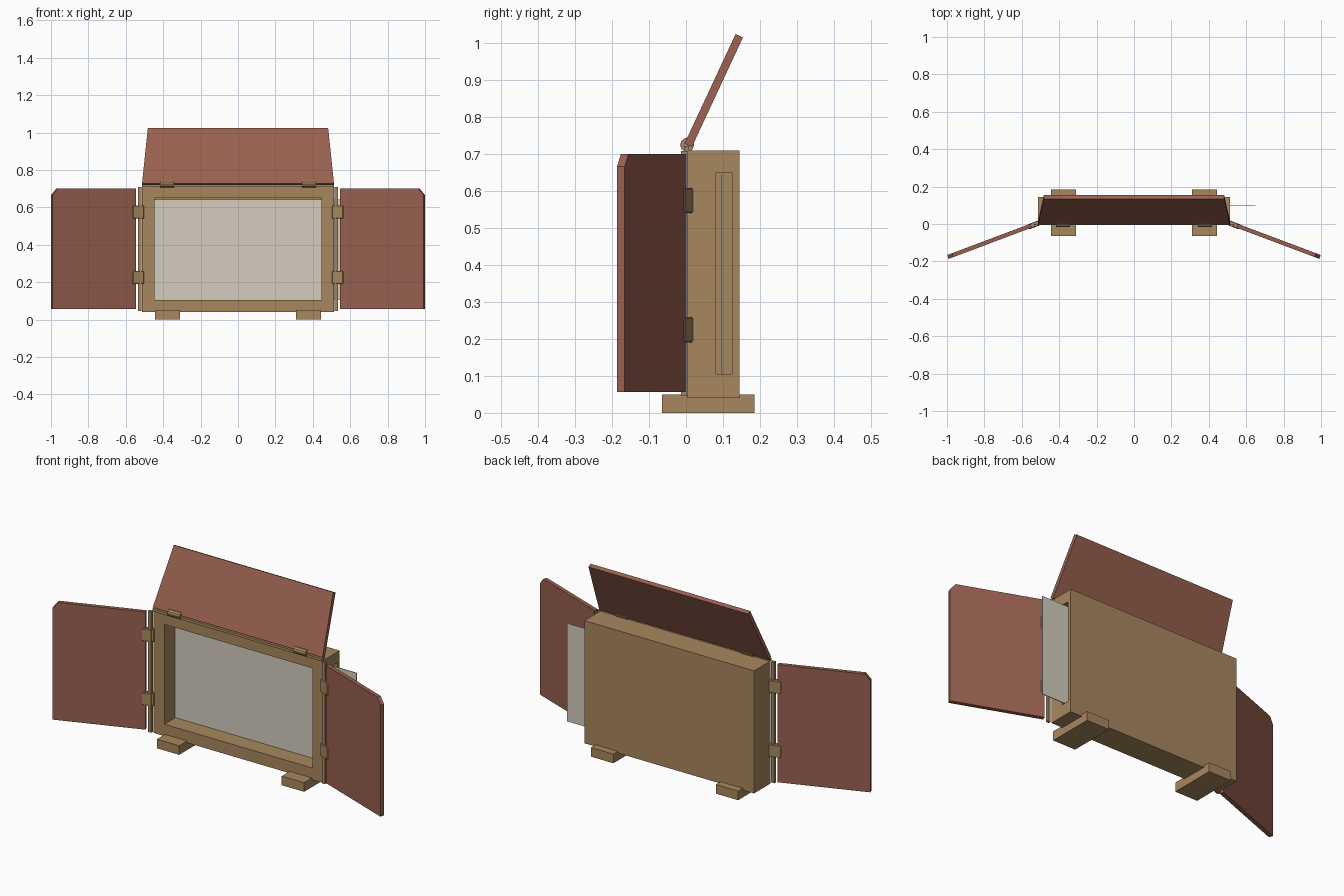
import bpy, bmesh, math
from mathutils import Matrix, Vector

if "Cube" in bpy.data.objects:
    bpy.data.objects.remove(bpy.data.objects["Cube"])


def material(name, rgb):
    m = bpy.data.materials.new(name)
    m.diffuse_color = (*rgb, 1)
    m.use_nodes = True
    m.node_tree.nodes["Principled BSDF"].inputs["Base Color"].default_value = m.diffuse_color
    return m


WOOD = material("tan wood", (0.392, 0.242, 0.114))
RED = material("red brown wood", (0.314, 0.117, 0.080))
CARD = material("pale card", (0.658, 0.610, 0.515))


def finish(name, bm, mat, matrix=None):
    bmesh.ops.recalc_face_normals(bm, faces=bm.faces)
    mesh = bpy.data.meshes.new(name)
    bm.to_mesh(mesh)
    bm.free()
    mesh.materials.append(mat)
    ob = bpy.data.objects.new(name, mesh)
    if matrix:
        ob.matrix_world = matrix
    bpy.context.collection.objects.link(ob)
    return ob


def box(name, lo, hi, mat, matrix=None, bevel=0):
    bm = bmesh.new()
    bmesh.ops.create_cube(bm, size=1)
    for v in bm.verts:
        v.co = Vector([(a + b) / 2 + c * (b - a) for a, b, c in zip(lo, hi, v.co)])
    if bevel:
        bmesh.ops.bevel(bm, geom=bm.edges[:], offset=bevel, segments=1, affect='EDGES')
    return finish(name, bm, mat, matrix)


def panel(name, outline, thickness, mat, matrix):
    """Flat board: outline in local x/z, thickness along local y."""
    bm = bmesh.new()
    face = bm.faces.new([bm.verts.new((x, -thickness / 2, z)) for x, z in outline])
    ext = bmesh.ops.extrude_face_region(bm, geom=[face])
    new = [g for g in ext["geom"] if isinstance(g, bmesh.types.BMVert)]
    bmesh.ops.translate(bm, verts=new, vec=(0, thickness, 0))
    return finish(name, bm, mat, matrix)


# Stage box with front opening and card slot in the right wall
body = box("stage_box", (-0.513, 0.003, 0.04), (0.513, 0.145, 0.71), WOOD)
cutters = [
    box("opening_cutter", (-0.447, -0.1, 0.105), (0.447, 0.125, 0.65), WOOD),
    box("slot_cutter", (0.40, 0.081, 0.105), (0.7, 0.125, 0.65), WOOD),
]
for c in cutters:
    c.hide_render = True
    mod = body.modifiers.new(c.name, 'BOOLEAN')
    mod.operation = 'DIFFERENCE'
    mod.solver = 'EXACT'
    mod.object = c
deps = bpy.context.evaluated_depsgraph_get()
cut_mesh = bpy.data.meshes.new_from_object(body.evaluated_get(deps))
body.modifiers.clear()
body.data = cut_mesh
for c in cutters:
    bpy.data.objects.remove(c)

# Picture card, partly pulled out to the right
box("picture_card", (-0.447, 0.096, 0.106), (0.65, 0.100, 0.642), CARD)

# Lid, tapering towards its free edge
tilt = Matrix.Translation((0, 0.006, 0.724)) @ Matrix.Rotation(math.radians(-25), 4, 'X')
panel("lid", [(-0.513, 0), (0.513, 0), (0.482, 0.327), (-0.482, 0.327)], 0.022, RED, tilt)
box("lid_strip", (-0.513, -0.006, 0.708), (0.513, 0.008, 0.722), WOOD)

for side, s in (("left", -1), ("right", 1)):
    # Feet
    a, b = sorted((s * 0.31, s * 0.445))
    box(f"{side}_foot", (a, -0.065, 0), (b, 0.185, 0.05), WOOD)

    # Door with a clipped outer top corner
    swing = Matrix.Rotation(-s * math.radians(20.6), 4, 'Z')
    place = Matrix.Translation((s * 0.55, -0.009, 0)) @ swing
    outline = [(0, 0.057), (0.475, 0.057), (0.475, 0.667), (0.447, 0.70), (0, 0.70)]
    panel(f"{side}_door", [(s * x, z) for x, z in outline], 0.022, RED, place)

    # Upright strip beside the box
    a, b = sorted((s * 0.516, s * 0.534))
    box(f"{side}_hinge_strip", (a, -0.013, 0.046), (b, 0.001, 0.708), WOOD)

    # Door hinges
    for level, z in (("lower", 0.225), ("upper", 0.575)):
        m = Matrix.Translation((s * 0.537, -0.005, z)) @ swing
        box(f"{side}_{level}_hinge", (-0.032, -0.014, -0.034), (0.032, 0.014, 0.034),
            WOOD, m, 0.003)

    # Lid hinge barrel
    bm = bmesh.new()
    bmesh.ops.create_cone(bm, cap_ends=True, segments=10, radius1=0.019, radius2=0.019,
                          depth=0.075)
    finish(f"{side}_lid_hinge", bm, WOOD,
           Matrix.Translation((s * 0.38, 0.003, 0.725)) @ Matrix.Rotation(math.pi / 2, 4, 'Y'))
